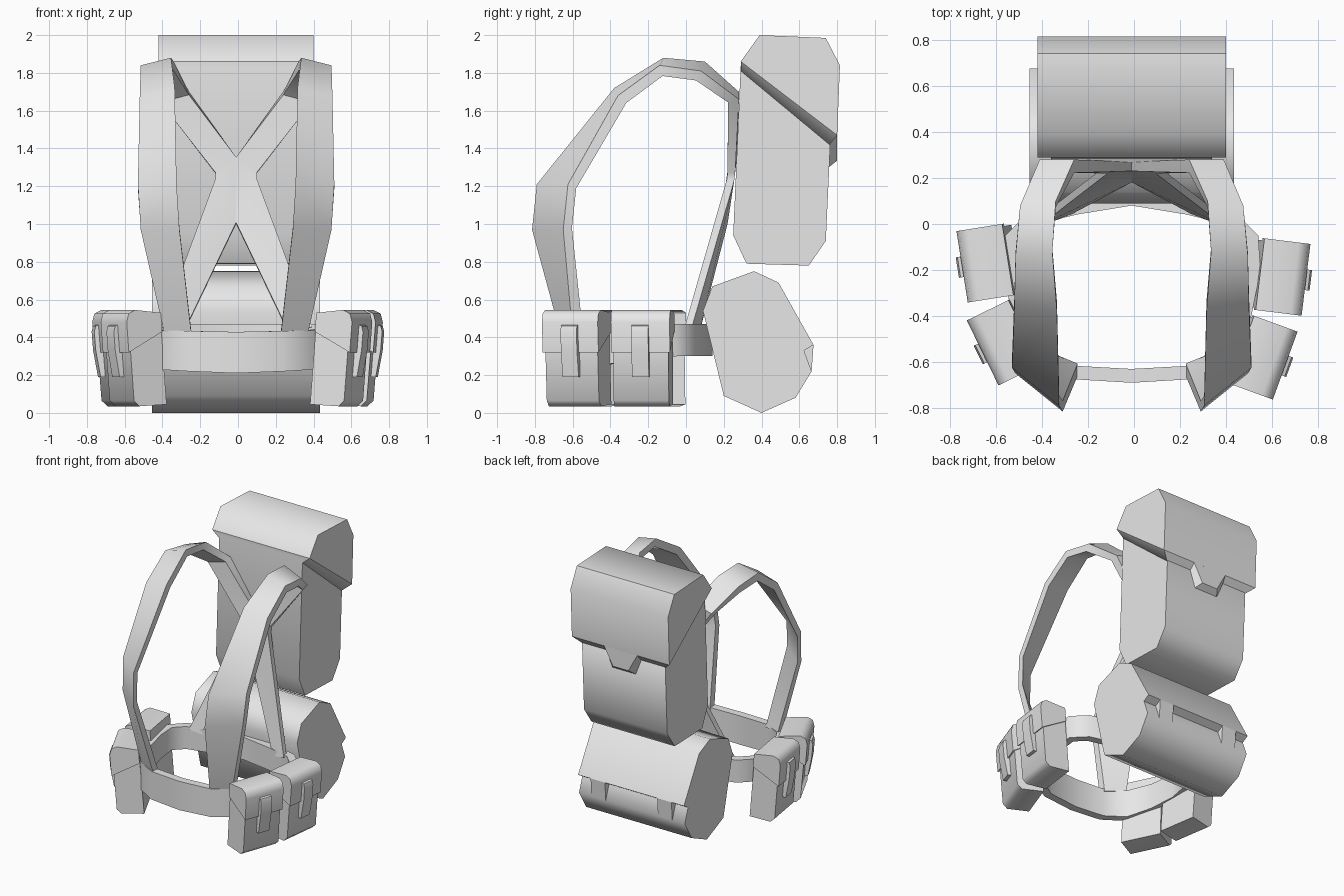
import bpy
import bmesh
import math
from mathutils import Vector

cube = bpy.data.objects.get("Cube")
if cube:
    bpy.data.objects.remove(cube, do_unlink=True)

# One plain canvas colour for everything
canvas = bpy.data.materials.new("light_grey_canvas")
canvas.use_nodes = True
canvas.diffuse_color = (0.8, 0.8, 0.8, 1)
canvas.node_tree.nodes["Principled BSDF"].inputs["Base Color"].default_value = (0.8, 0.8, 0.8, 1)

CENTRE_X = -0.01


def loft(name, rings, closed=False, smooth=45):
    """Skin a list of equal-length point rings; cap the ends unless closed."""
    bm = bmesh.new()
    rows = [[bm.verts.new((p[0] + CENTRE_X, p[1], p[2])) for p in ring] for ring in rings]
    pairs = list(zip(rows, rows[1:]))
    if closed:
        pairs.append((rows[-1], rows[0]))
    else:
        bm.faces.new(rows[0])
        bm.faces.new(rows[-1])
    count = len(rows[0])
    for a, b in pairs:
        for i in range(count):
            j = (i + 1) % count
            bm.faces.new((a[i], a[j], b[j], b[i]))
    bmesh.ops.recalc_face_normals(bm, faces=bm.faces)
    mesh = bpy.data.meshes.new(name)
    bm.to_mesh(mesh)
    bm.free()
    mesh.materials.append(canvas)
    obj = bpy.data.objects.new(name, mesh)
    bpy.context.collection.objects.link(obj)
    # Soft shading across shallow edges, crisp elsewhere
    bpy.ops.object.select_all(action="DESELECT")
    obj.select_set(True)
    bpy.context.view_layer.objects.active = obj
    bpy.ops.object.shade_smooth_by_angle(angle=math.radians(smooth))


def side_prism(name, profile, x0, x1):
    """Extrude a (y, z) profile along x, with a softly rounded outline."""
    loft(name, [[(x, y, z) for y, z in profile] for x in (x0, x1)], smooth=60)


# Upper pack: narrower body, overhanging flap, sloped lip and pointed closing tab
side_prism("pack_body", [(0.29, 1.84), (0.25, 0.94), (0.32, 0.79), (0.65, 0.78),
                         (0.74, 0.91), (0.765, 1.45)], -0.35, 0.35)
side_prism("pack_flap", [(0.29, 1.86), (0.39, 2.0), (0.74, 1.985), (0.815, 1.84),
                         (0.8, 1.47)], -0.41, 0.41)


def lip_ring(half, front, back):
    return [(-half, *front), (half, *front), (half, *back), (-half, *back)]


loft("flap_lip", [lip_ring(0.41, (0.29, 1.86), (0.8, 1.47)),
                  lip_ring(0.35, (0.29, 1.81), (0.76, 1.42))])


def tab_ring(y, grow):
    top, low, end = 0.16 + grow, 0.08 + grow, 1.32 - grow
    return [(-top, y, 1.48), (top, y, 1.48), (low, y, end), (-low, y, end)]


loft("flap_tab", [tab_ring(0.755, 0.02), tab_ring(0.8, -0.015)])

# Bedroll with a notched seam, bridged by two short straps
overlap, recess, under = (0.675, 0.36), (0.625, 0.33), (0.665, 0.22)
side_prism("bedroll", [(0.14, 0.67), (0.36, 0.75), (0.49, 0.69), overlap, recess, under,
                       (0.58, 0.08), (0.4, 0), (0.2, 0.09), (0.09, 0.54)], -0.445, 0.445)
for side, label in ((1, "left"), (-1, "right")):
    side_prism("bedroll_strap_" + label, [overlap, recess, under],
               side * 0.22, side * 0.34)

# Waist belt: outer path points are (x, y, bottom), mirrored into a full ring
half_belt = [(0, -0.69, 0.21), (0.25, -0.675, 0.22), (0.42, -0.58, 0.23), (0.52, -0.4, 0.26),
             (0.56, -0.2, 0.28), (0.55, -0.05, 0.3), (0.45, 0.05, 0.3), (0.25, 0.1, 0.3),
             (0, 0.14, 0.3)]
belt_path = half_belt + [(-x, y, z) for x, y, z in half_belt[-2:0:-1]]
belt_rings = []
for i, (x, y, z) in enumerate(belt_path):
    before = Vector(belt_path[i - 1])
    after = Vector(belt_path[(i + 1) % len(belt_path)])
    along = (after - before).normalized()
    inner_x, inner_y = x - along.y * 0.06, y + along.x * 0.06
    top = 0.33 + z * 0.47
    belt_rings.append([(x, y, z), (x, y, top), (inner_x, inner_y, top), (inner_x, inner_y, z)])
loft("waist_belt", belt_rings, closed=True)

# Shoulder straps: outer and inner edge of each section, front to back
strap_edges = [
    ((0.38, -0.6, 0.42), (0.235, -0.66, 0.4)),
    ((0.505, -0.65, 0.97), (0.3, -0.815, 0.97)),
    ((0.52, -0.625, 1.21), (0.315, -0.79, 1.21)),
    ((0.51, -0.36, 1.68), (0.325, -0.38, 1.72)),
    ((0.505, -0.14, 1.84), (0.345, -0.12, 1.88)),
    ((0.485, 0.08, 1.81), (0.33, 0.1, 1.86)),
    ((0.4, 0.28, 1.66), (0.25, 0.28, 1.7)),
    ((0.11, 0.26, 1.27), (0, 0.27, 1.35)),
    ((0.11, 0.255, 1.23), (0, 0.22, 1.0)),
    ((0.4, 0.03, 0.45), (0.28, 0.07, 0.42)),
]


def shoulder_strap(name, side):
    edges = [(Vector(o), Vector(i)) for o, i in strap_edges]
    mids = [(o + i) / 2 for o, i in edges]
    rings = []
    for k, (outer, inner) in enumerate(edges):
        along = mids[min(k + 1, len(mids) - 1)] - mids[max(k - 1, 0)]
        depth = along.cross(outer - inner).normalized() * (0.06 if k < 7 else 0.04)
        depth.x = 0
        ring = [outer, inner, inner + depth, outer + depth]
        rings.append([(side * p.x, p.y, p.z) for p in ring])
    loft(name, rings)


shoulder_strap("left_shoulder_strap", 1)
shoulder_strap("right_shoulder_strap", -1)

# Belt pouches: (depth, z) profiles, turned outward and leaning in at the bottom
pouch_body = [(-0.1, 0.045), (0.06, 0.035), (0.09, 0.065), (0.09, 0.34), (-0.1, 0.48)]
pouch_flap = [(-0.1, 0.43), (-0.1, 0.53), (0.05, 0.545), (0.09, 0.525), (0.105, 0.48),
              (0.105, 0.32)]
pouch_strap = [(0.09, 0.47), (0.12, 0.46), (0.13, 0.43), (0.13, 0.33), (0.115, 0.19),
               (0.08, 0.19)]


def pouch(name, side, x, y, degrees):
    c, s = math.cos(math.radians(degrees)), math.sin(math.radians(degrees))
    for piece, profile, half in (("body", pouch_body, 0.147), ("flap", pouch_flap, 0.157),
                                 ("strap", pouch_strap, 0.045)):
        rings = []
        for w in (-half, half):
            ring = []
            for d, z in profile:
                lean = d - 0.08 * (0.5 - z)
                ring.append((side * (x + lean * c - w * s), y + lean * s + w * c, z))
            rings.append(ring)
        loft(name + "_" + piece, rings, smooth=55)


pouch("left_side_pouch", 1, 0.655, -0.23, -7)
pouch("left_front_pouch", 1, 0.57, -0.58, -20)
pouch("right_side_pouch", -1, 0.635, -0.17, -9)
pouch("right_front_pouch", -1, 0.555, -0.515, -26)
